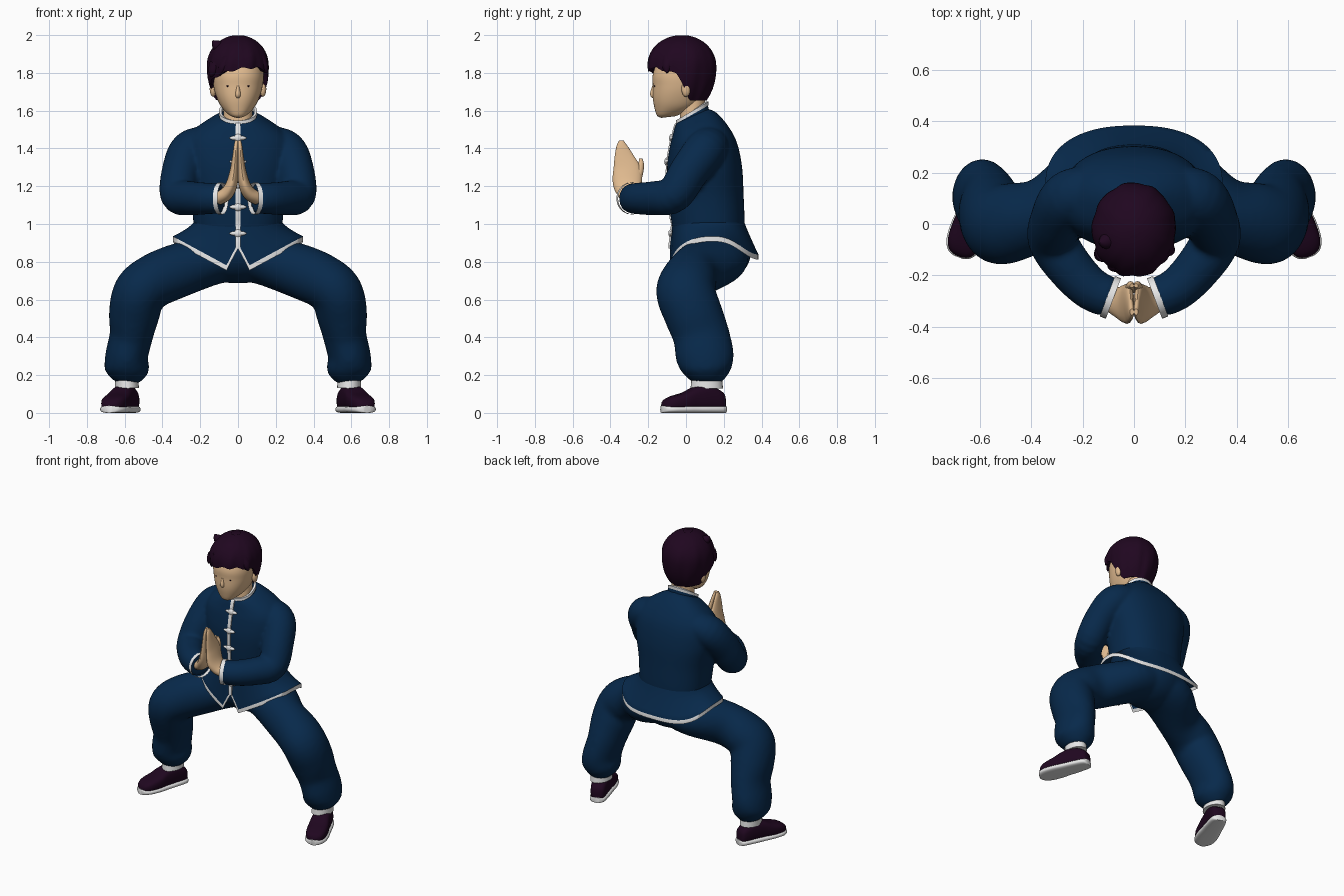
import bpy, bmesh, math
from mathutils import Vector, Matrix

if "Cube" in bpy.data.objects:
    bpy.data.objects.remove(bpy.data.objects["Cube"])


def material(name, rgb):
    m = bpy.data.materials.new(name)
    m.diffuse_color = (*rgb, 1)
    m.use_nodes = True
    m.node_tree.nodes["Principled BSDF"].inputs["Base Color"].default_value = m.diffuse_color
    return m


NAVY = material("navy cloth", (0.0022, 0.022, 0.070))
WHITE = material("white trim", (0.85, 0.85, 0.85))
SKIN = material("skin", (0.76, 0.50, 0.28))
PLUM = material("dark plum", (0.014, 0.002, 0.014))


def spline(rows, k=5):
    """Smooth (Catmull-Rom) interpolation through rows of numbers."""
    out = []
    for i in range(len(rows) - 1):
        a, b, c, d = (rows[max(0, min(len(rows) - 1, i + j))] for j in (-1, 0, 1, 2))
        for s in range(k):
            t = s / k
            out.append([0.5 * (2 * q + (r - p) * t + (2 * p - 5 * q + 4 * r - u) * t * t
                               + (3 * q - p - 3 * r + u) * t ** 3)
                        for p, q, r, u in zip(a, b, c, d)])
    out.append(list(rows[-1]))
    return out


def skin(bm, rings, cap=True, rule=None):
    """Bridge rings of points; rule(row) gives the material index."""
    vs = [[bm.verts.new(p) for p in r] for r in rings]
    n = len(vs[0])
    for j in range(len(vs) - 1):
        for i in range(n):
            f = bm.faces.new((vs[j][i], vs[j][(i + 1) % n], vs[j + 1][(i + 1) % n], vs[j + 1][i]))
            f.material_index = rule(j) if rule else 0
    if cap:
        bm.faces.new(vs[0])
        bm.faces.new(vs[-1])


def finish(name, bm, *mats):
    bmesh.ops.recalc_face_normals(bm, faces=bm.faces)
    me = bpy.data.meshes.new(name)
    bm.to_mesh(me)
    bm.free()
    for m in mats:
        me.materials.append(m)
    ob = bpy.data.objects.new(name, me)
    bpy.context.collection.objects.link(ob)
    return ob


def fuse(ob, size, soften):
    """Melt overlapping closed shapes into one smooth surface."""
    mod = ob.modifiers.new("fuse", 'REMESH')
    mod.mode, mod.voxel_size, mod.use_smooth_shade = 'VOXEL', size, True
    mod = ob.modifiers.new("soften", 'SMOOTH')
    mod.factor, mod.iterations = 0.5, soften


def loft(name, rings, *mats, cap=True, rule=None):
    bm = bmesh.new()
    skin(bm, rings, cap, rule)
    return finish(name, bm, *mats)


def power(v, e):
    return math.copysign(abs(v) ** e, v)


def level(p, n=48, e=0.9):
    """Horizontal, possibly tilted oval: z front, z back, half width, y front, y back."""
    zf, zb, hw, yf, yb = p
    pts = []
    for i in range(n):
        a = 2 * math.pi * i / n
        y = (yf + yb) / 2 - (yb - yf) / 2 * power(math.cos(a), e)
        pts.append(Vector((hw * power(math.sin(a), e), y, zf + (zb - zf) * (y - yf) / (yb - yf))))
    return pts


def tube(path, side=1, n=24, k=5):
    """Oval rings along a path of x, y, z, radius across, radius front-back."""
    rows = spline(path, k)
    rings = []
    for i, r in enumerate(rows):
        t = (Vector(rows[min(i + 1, len(rows) - 1)][:3]) - Vector(rows[max(i - 1, 0)][:3])).normalized()
        b = Vector((0, 1, 0))
        b = (b - t * b.dot(t)).normalized()
        a = b.cross(t)
        ring = []
        for j in range(n):
            w = 2 * math.pi * j / n
            p = Vector(r[:3]) + a * r[3] * math.cos(w) + b * r[4] * math.sin(w)
            ring.append(Vector((p.x * side, p.y, p.z)))
        rings.append(ring)
    return rings


def ball(bm, loc, size, seg=24):
    bmesh.ops.create_uvsphere(bm, u_segments=seg, v_segments=seg // 2, radius=1,
                              matrix=Matrix.Translation(loc) @ Matrix.Diagonal((*size, 1)))


# Jacket: body and sleeves fused together
N = 96
body = [level(r, N, 0.85) for r in spline([
    (.93, .93, .225, -.06, .30), (1.0, 1.0, .235, -.075, .31), (1.15, 1.15, .25, -.095, .305),
    (1.3, 1.3, .28, -.10, .297), (1.41, 1.43, .28, -.085, .27), (1.47, 1.52, .235, -.07, .222),
    (1.525, 1.59, .14, -.055, .16), (1.54, 1.61, .095, -.04, .115)])]
arm = [(.15, .13, 1.43, .09, .10), (.25, .10, 1.39, .108, .11), (.30, .018, 1.28, .103, .104),
       (.315, -.065, 1.155, .097, .097), (.25, -.168, 1.137, .090, .090), (.17, -.25, 1.135, .084, .084),
       (.095, -.286, 1.135, .079, .079)]
bm = bmesh.new()
skin(bm, body)
for s in (1, -1):
    skin(bm, tube(arm, s))
fuse(finish("jacket", bm, NAVY), 0.012, 3)

# Jacket skirt: flared, with a notched front and a white upright edge
hem = level((.8, .8, .345, -.085, .383), N, 0.85)
for i, p in enumerate(hem):
    x = abs(p.x)
    if p.y > 0.14:
        p.z = 0.812 + 0.095 * (x / 0.345) ** 5
    else:
        p.z = 0.755 + (x - 0.062) * 0.54 if x > 0.055 else 0.87 - x * 1.85
BAND = Vector((0, 0, .027))


def skirt(u):
    ring = []
    for w, h in zip(body[5], hem):
        h = h + BAND
        w = Vector((w.x * .975, .118 + (w.y - .118) * .975, 1.02))
        ring.append(Vector((w.x + (h.x - w.x) * u ** 1.5, w.y + (h.y - w.y) * u ** 1.1,
                            w.z + (h.z - w.z) * u)))
    return ring


lower = [hem] + [skirt(u) for u in (1, .85, .7, .5, .33, .16, 0)]
loft("jacket_skirt", lower, NAVY, WHITE, cap=False, rule=lambda j: 1 if j == 0 else 0)

# Collar with a white edge
loft("collar", [level(p) for p in ((1.515, 1.58, .102, -.05, .125), (1.54, 1.635, .097, -.05, .115))],
     NAVY, cap=False)
loft("collar_trim", [level(p) for p in (
    (1.530, 1.628, .100, -.054, .119), (1.548, 1.648, .100, -.054, .119),
    (1.548, 1.648, .086, -.039, .104), (1.53, 1.624, .086, -.039, .104))], WHITE, cap=False)

# White front placket and knotted fastenings following the jacket front
front = [r[0] for r in lower[:-1] + body[6:]]
loft("placket", [[p + Vector(d) for d in ((-.012, .006, 0), (-.012, -.007, 0), (.012, -.007, 0), (.012, .006, 0))]
                 for p in front], WHITE)
bm = bmesh.new()
for z in (1.455, 1.33, 1.21, 1.09, .95):
    y = min(front, key=lambda p: abs(p.z - z)).y
    ball(bm, (0, y - .001, z), (.045, .013, .013), 16)
    ball(bm, (0, y - .002, z), (.022, .015, .022), 16)
finish("fastenings", bm, WHITE)

# Trousers: pelvis and two bent legs fused into one smooth surface
leg = [(.04, .15, .83, .13, .17), (.16, .14, .805, .135, .18), (.34, .045, .745, .144, .14),
       (.46, .01, .69, .142, .152), (.525, .0, .63, .139, .157), (.55, .04, .52, .134, .154),
       (.565, .08, .41, .115, .150), (.59, .10, .30, .113, .154), (.588, .108, .23, .118, .134),
       (.59, .11, .185, .09, .10), (.592, .11, .16, .06, .075)]
bm = bmesh.new()
ball(bm, (0, .15, .85), (.25, .195, .165), 32)
for s in (1, -1):
    skin(bm, tube(leg, s, 32))
fuse(finish("trousers", bm, NAVY), 0.016, 4)

# Shoe sections: position heel to toe, half width, height
shoe = spline([(0, .015, .07), (.05, .045, .11), (.28, .057, .148), (.48, .062, .138), (.66, .068, .108),
               (.85, .064, .088), (.96, .044, .068), (1, .014, .045)], 4)


def foot(side, grow, bottom, height):
    heel, toe = Vector((.558, .205, 0)), Vector((.682, -.126, 0))
    d = toe - heel
    across = Vector((-d.y, d.x, 0)).normalized()
    rings = []
    for t, w, h in shoe:
        c, h = heel + d * (.5 + (t - .5) * (1 + grow * 4)), height or h
        ring = []
        for j in range(24):
            a = 2 * math.pi * j / 24
            p = c + across * (w + grow) * power(math.cos(a), .6)
            ring.append(Vector((p.x * side, p.y, bottom + (h - bottom) * (.5 + .5 * power(math.sin(a), .7)))))
        rings.append(ring)
    return rings


hand = [(.105, -.285, 1.135, .035, .045), (.062, -.302, 1.16, .036, .06), (.034, -.310, 1.21, .031, .076),
        (.021, -.312, 1.28, .023, .075), (.015, -.328, 1.35, .016, .053), (.011, -.340, 1.41, .012, .03),
        (.008, -.342, 1.442, .008, .012)]
thumb = [(.022, -.27, 1.22, .02, .03), (.015, -.245, 1.28, .018, .02), (.012, -.238, 1.32, .014, .015),
         (.008, -.24, 1.346, .008, .008)]
for s, word in ((1, "left_"), (-1, "right_")):
    # Feet
    loft(word + "shoe", foot(s, 0, .015, 0), PLUM)
    loft(word + "sole", foot(s, .005, 0, .038), WHITE)
    loft(word + "sock", tube([(.59, .11, .19, .06, .08), (.588, .11, .13, .064, .086)], s), WHITE)
    # Cuffs and pressed palms
    loft(word + "cuff", tube([(.104, -.281, 1.135, .084, .084), (.080, -.290, 1.135, .084, .084)], s),
         WHITE, cap=False)
    loft(word + "hand", tube(hand, s, 20), SKIN)
    loft(word + "thumb", tube(thumb, s, 16), SKIN)
    # Ears and eyes
    bm = bmesh.new()
    ball(bm, (.132 * s, 0, 1.715), (.018, .024, .042), 16)
    finish(word + "ear", bm, SKIN)
    bm = bmesh.new()
    ball(bm, (.055 * s, -.164, 1.73), (.006, .006, .004), 12)
    finish(word + "eye", bm, PLUM)

# Head, neck and nose
loft("head", [level(r) for r in spline([
    (1.562, 1.57, .02, -.13, -.06), (1.575, 1.585, .05, -.154, -.02), (1.62, 1.62, .088, -.168, .05),
    (1.67, 1.67, .113, -.176, .09), (1.73, 1.73, .130, -.176, .115), (1.80, 1.80, .136, -.174, .125),
    (1.90, 1.90, .12, -.13, .11), (1.95, 1.95, .06, -.07, .06)])], SKIN)
loft("neck", [level(p) for p in ((1.49, 1.5, .078, -.035, .10), (1.64, 1.66, .075, -.03, .10))], SKIN)
loft("nose", tube([(0, -.164, 1.755, .005, .006), (0, -.170, 1.72, .009, .012), (0, -.175, 1.685, .014, .015),
                   (0, -.168, 1.668, .008, .006)], 1, 16), SKIN)

# Hair: a ruffled cap, high at the brow and low at the nape
M, R = 72, 16
hair = []
for j in range(R + 2):
    ring = []
    for i in range(M):
        a = 2 * math.pi * i / M
        turn = abs(math.degrees(a) - 360) if a > math.pi else math.degrees(a)
        drop = max(0, min(1, (turn - 78) / 32))
        edge = 1.82 - .05 * min(1, turn / 75) ** 2 - .115 * drop * drop * (3 - 2 * drop)
        edge += (.03 * math.sin(a) + .006 * math.sin(11 * a)) * (1 - drop)
        t = min(j, R) / R
        z = 1.998 - (1.998 - edge) * (1 - math.cos(t * math.pi / 2)) ** .9 - .0005
        h = (z - 1.84) / (.16 if z > 1.84 else .26)
        r = math.sqrt(max(0.0004, 1 - h * h))
        r *= 1 + .022 * t * math.sin(9 * a + 5 * t) + .010 * t * math.sin(17 * a)
        if j > R:
            r, z = r * .78, z + .012
        ring.append(Vector((.164 * r * math.sin(a), -.022 - .183 * r * math.cos(a), z)))
    hair.append(ring)
loft("hair", hair, PLUM, cap=False)
bm = bmesh.new()
ball(bm, (0, -.02, 1.90), (.12, .13, .096), 24)
finish("hair_crown", bm, PLUM)

# Loose tufts at the upper brow
for i, (x, y, z, dx, dz) in enumerate(((-.09, -.06, 1.925, -.045, .045), (-.115, -.11, 1.84, -.03, -.06),
                                       (-.05, -.15, 1.87, -.05, -.08), (.11, -.09, 1.87, .045, -.07))):
    loft("tuft_%d" % (i + 1), tube([(x, y, z, .04, .04), (x + dx * .6, y - .01, z + dz * .6, .026, .026),
                                    (x + dx, y - .012, z + dz, .004, .004)], 1, 12), PLUM)

# Smooth shading with crisp edges
bpy.ops.object.select_all(action='SELECT')
bpy.context.view_layer.objects.active = bpy.data.objects["trousers"]
bpy.ops.object.shade_smooth_by_angle(angle=math.radians(45))
